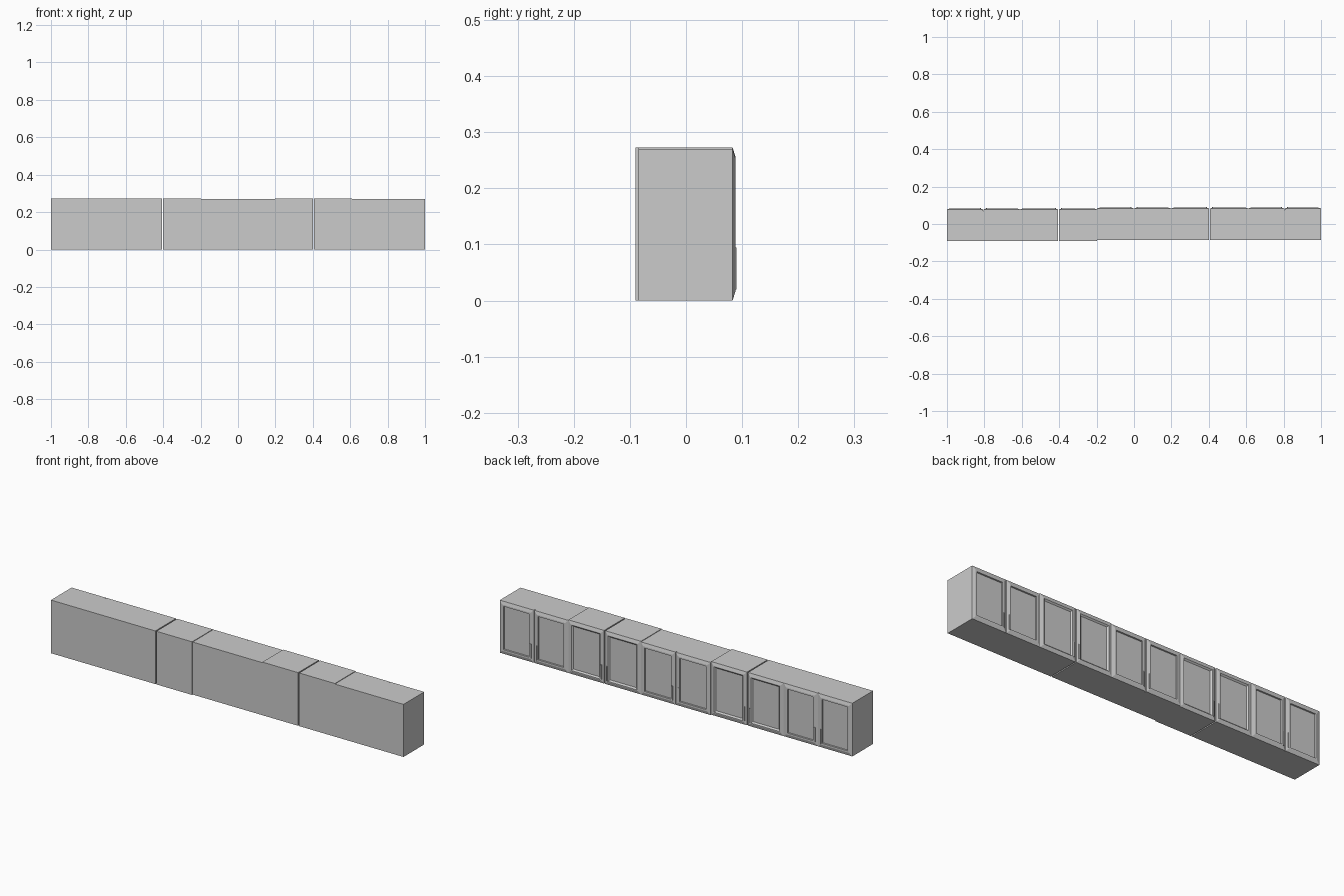
import bpy, bmesh

if "Cube" in bpy.data.objects:
    bpy.data.objects.remove(bpy.data.objects["Cube"])


def make_object(name, bm):
    bmesh.ops.recalc_face_normals(bm, faces=bm.faces)
    mesh = bpy.data.meshes.new(name)
    bm.to_mesh(mesh)
    bm.free()
    ob = bpy.data.objects.new(name, mesh)
    bpy.context.collection.objects.link(ob)
    return ob


def add_box(bm, x0, x1, y0, y1, z0, z1):
    r = bmesh.ops.create_cube(bm, size=1)
    for v in r["verts"]:
        v.co = ((x0 + x1) / 2 + v.co.x * (x1 - x0),
                (y0 + y1) / 2 + v.co.y * (y1 - y0),
                (z0 + z1) / 2 + v.co.z * (z1 - z0))


def box(name, *dims):
    bm = bmesh.new()
    add_box(bm, *dims)
    return make_object(name, bm)


# door: nested rectangles (inset, y) bridged into a framed panel
def door(name, x0, x1, z0, z1, profile):
    bm = bmesh.new()
    rings = []
    for inset, y in profile:
        a, b, c, d = x0 + inset, x1 - inset, z0 + inset, z1 - inset
        rings.append([bm.verts.new(p) for p in
                      ((a, y, c), (b, y, c), (b, y, d), (a, y, d))])
    for r, s in zip(rings, rings[1:]):
        for i in range(4):
            j = (i + 1) % 4
            bm.faces.new((r[i], r[j], s[j], s[i]))
    bm.faces.new(rings[0])
    bm.faces.new(rings[-1])
    return make_object(name, bm)


# slim bar pull on two short posts
def handle(name, x, y):
    bm = bmesh.new()
    add_box(bm, x - 0.003, x + 0.003, y + 0.0035, y + 0.007, 0.02, 0.095)
    for z in (0.03, 0.085):
        add_box(bm, x - 0.002, x + 0.002, y, y + 0.004, z - 0.003, z + 0.003)
    return make_object(name, bm)


# left edge, right edge, height, front of carcass (y), split into two carcasses
cabinets = [
    (-1.0, -0.61, 0.273, 0.078, False),
    (-0.61, -0.198, 0.273, 0.078, True),
    (-0.198, 0.198, 0.27, 0.083, False),
    (0.198, 0.61, 0.273, 0.083, True),
    (0.61, 1.0, 0.27, 0.083, False),
]

for n, (x0, x1, h, y, split) in enumerate(cabinets, 1):
    mid = (x0 + x1) / 2
    back = y - 0.168
    # carcasses
    if split:
        box(f"cabinet_{n}_carcass_a", x0, mid - 0.003, back, y - 0.008, 0, h)
        box(f"cabinet_{n}_carcass_b", mid + 0.003, x1, back, y - 0.008, 0, h)
        profile = [(0, y - 0.008), (0, y), (0.016, y + 0.005),
                   (0.020, y + 0.005), (0.027, y - 0.002)]
    else:
        box(f"cabinet_{n}_carcass", x0, x1, back, y - 0.008, 0, h)
        profile = [(0, y - 0.008), (0, y), (0.016, y + 0.005),
                   (0.024, y + 0.005), (0.025, y - 0.002)]
    # pair of doors with handles where they meet
    gap = 0.003 if split else 0.001
    door(f"cabinet_{n}_door_a", x0, mid - gap, 0, h, profile)
    door(f"cabinet_{n}_door_b", mid + gap, x1, 0, h, profile)
    for tag, s in (("a", -1), ("b", 1)):
        handle(f"cabinet_{n}_handle_{tag}", mid + s * 0.016, y)
